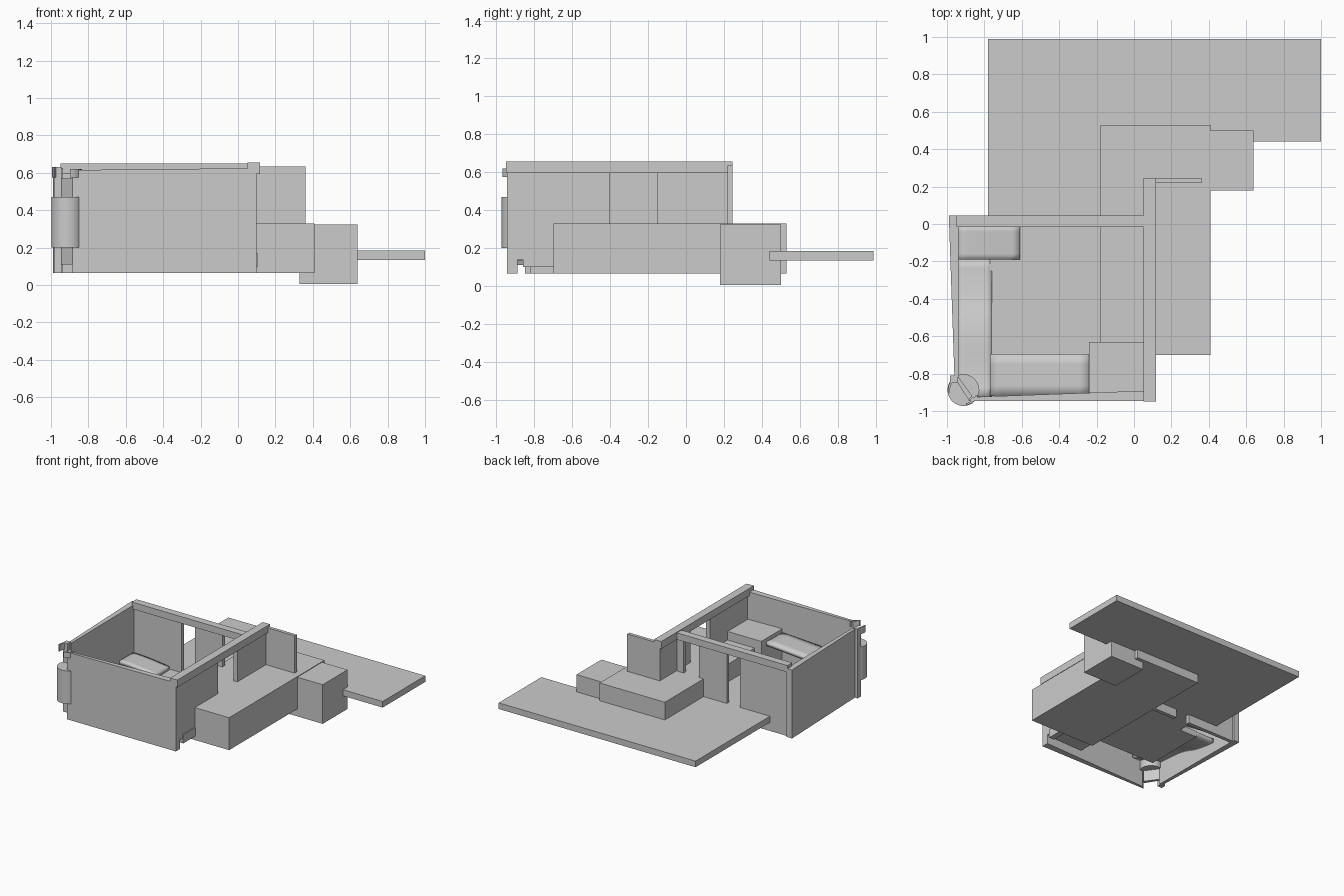
import bpy, bmesh, math

if "Cube" in bpy.data.objects:
    bpy.data.objects.remove(bpy.data.objects["Cube"])


def prism(name, pts, z0, z1):
    """Vertical extrusion of a footprint; z1 may be a number or one height per point."""
    tops = z1 if isinstance(z1, (list, tuple)) else [z1] * len(pts)
    bm = bmesh.new()
    lo = [bm.verts.new((x, y, z0)) for x, y in pts]
    hi = [bm.verts.new((x, y, t)) for (x, y), t in zip(pts, tops)]
    bm.faces.new(lo[::-1])
    bm.faces.new(hi)
    n = len(pts)
    for i in range(n):
        j = (i + 1) % n
        bm.faces.new((lo[i], lo[j], hi[j], hi[i]))
    bmesh.ops.recalc_face_normals(bm, faces=bm.faces)
    me = bpy.data.meshes.new(name)
    bm.to_mesh(me)
    bm.free()
    ob = bpy.data.objects.new(name, me)
    bpy.context.collection.objects.link(ob)
    return ob


def box(name, x0, x1, y0, y1, z0, z1):
    return prism(name, [(x0, y0), (x1, y0), (x1, y1), (x0, y1)], z0, z1)


def ground_sheet(name, x0, x1, y0, y1, height, nx, ny):
    """Uneven smooth ground patch."""
    bm = bmesh.new()
    g = [[None] * (ny + 1) for _ in range(nx + 1)]
    for i in range(nx + 1):
        for j in range(ny + 1):
            x, y = x0 + (x1 - x0) * i / nx, y0 + (y1 - y0) * j / ny
            g[i][j] = bm.verts.new((x, y, height(x, y)))
    for i in range(nx):
        for j in range(ny):
            f = bm.faces.new((g[i][j], g[i + 1][j], g[i + 1][j + 1], g[i][j + 1]))
            f.smooth = True
    me = bpy.data.meshes.new(name)
    bm.to_mesh(me)
    bm.free()
    ob = bpy.data.objects.new(name, me)
    bpy.context.collection.objects.link(ob)
    mod = ob.modifiers.new("thickness", "SOLIDIFY")
    mod.thickness = 0.03


# Ground slab, running on under the room as its floor
prism("ground_slab", [(-.78, .99), (-.78, -.02), (-.61, -.02), (-.61, -.19),
                      (-.77, -.19), (-.77, -.70), (-.24, -.70), (-.24, -.63),
                      (0, -.63), (0, .44), (1, .44), (1, .99)], .135, .185)

# Raised platforms
box("platform", -.18, .41, -.70, .53, .065, .33)
box("side_step", .33, .64, .18, .50, .005, .325)

# Back wall: piers either side of two doorways, with a cap beam
for name, a, b in (("left", -.94, -.51), ("middle", -.39, -.14), ("right", 0, .06)):
    box("back_wall_" + name, a, b, 0, .03, .065, .60)
box("back_beam", -.95, .05, -.015, .045, .595, .65)

# Right wall: one doorway, cap beam and return wall
box("right_wall_front", .065, .10, -.89, -.40, .14, .60)
box("right_wall_back", .065, .10, -.15, .24, .30, .60)
box("right_beam", .052, .117, -.95, .245, .595, .655)
box("return_wall", .065, .36, .218, .245, .30, .635)
box("rubble_piece", .06, .107, -.86, -.70, .10, .17)

# Front and left walls, slightly out of square
prism("front_wall", [(-.885, -.945), (.10, -.945), (.10, -.89), (-.86, -.925)],
      .065, [.615, .625, .625, .615])
prism("left_wall", [(-.99, .045), (-.94, .045), (-.935, -.82), (-.96, -.82)], .065, .625)

# Uneven ground inside the room
ground_sheet("left_ground", -.94, -.76, -.92, -.19,
             lambda x, y: .20 + .12 * max(0, (-y - .4) / .5) + .02 * math.sin(9 * y), 6, 16)
ground_sheet("corner_ground", -.94, -.61, -.19, -.01,
             lambda x, y: .22 + .02 * math.cos(6 * (x + .94)), 8, 6)
ground_sheet("front_ground", -.77, -.24, -.92, -.695,
             lambda x, y: .33 + .04 * (x + .77) / .53, 10, 4)
box("front_ledge", -.24, .065, -.90, -.63, .135, .40)

# Round corner turret with a diagonal panel and broken rim
bpy.ops.mesh.primitive_cylinder_add(vertices=32, radius=.085, depth=.27,
                                    location=(-.912, -.888, .335))
turret = bpy.context.object
turret.name = "corner_turret"
bpy.ops.object.shade_smooth_by_angle(angle=math.radians(30))
prism("corner_panel", [(-.965, -.815), (-.945, -.81), (-.865, -.92), (-.885, -.94)], .11, .57)


def arc(name, a0, a1, r0, r1, z0, z1, n=8):
    ang = [math.radians(a0 + (a1 - a0) * i / n) for i in range(n + 1)]
    pts = [(-.912 + r1 * math.cos(t), -.888 + r1 * math.sin(t)) for t in ang]
    pts += [(-.912 + r0 * math.cos(t), -.888 + r0 * math.sin(t)) for t in reversed(ang)]
    prism(name, pts, z0, z1)


arc("rim_front", 280, 340, .072, .082, .575, .62)
arc("rim_left", 120, 190, .072, .082, .575, .63)
box("corner_post", -.985, -.945, -.85, -.81, .065, .63)
